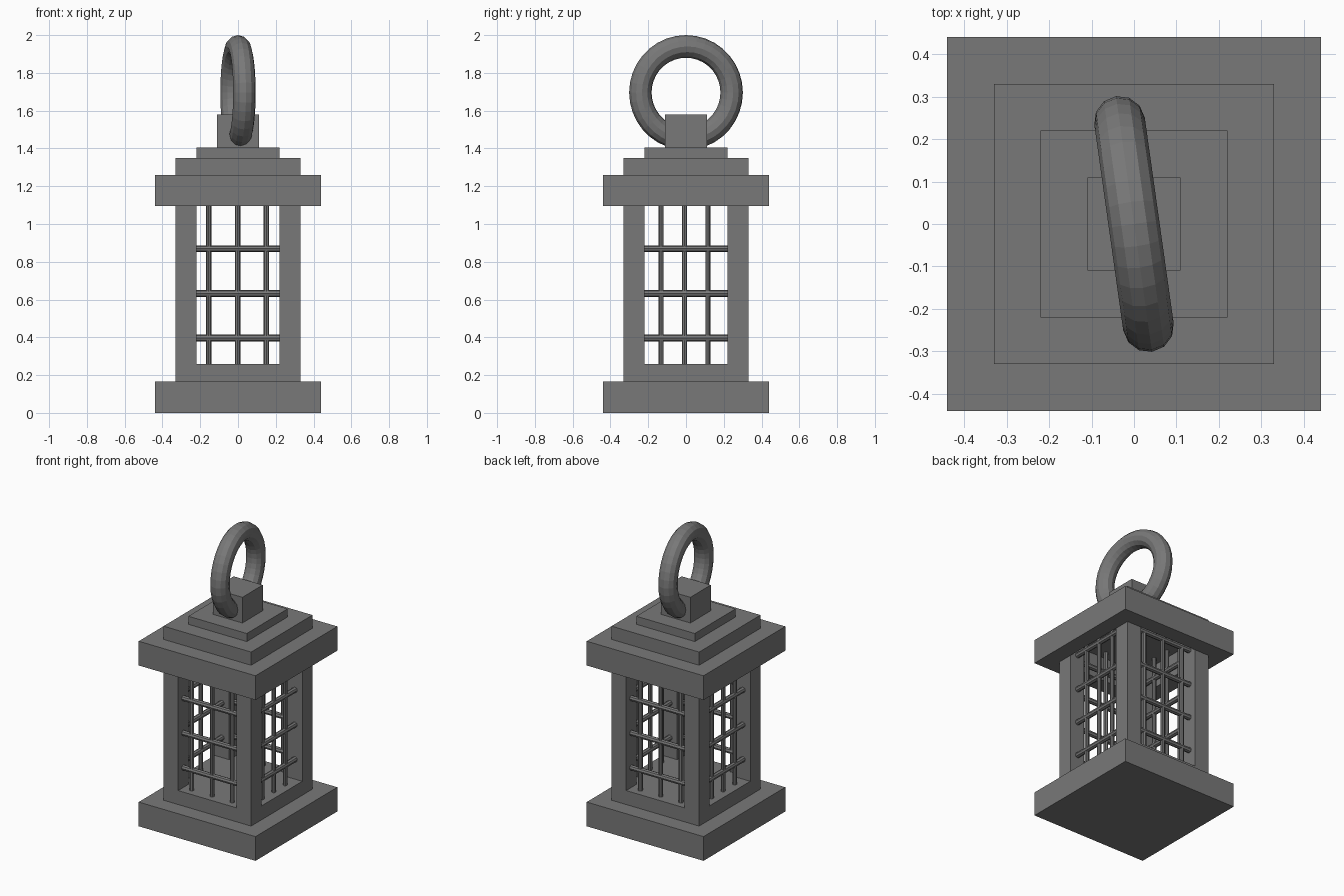
import bpy, bmesh, math

if "Cube" in bpy.data.objects:
    bpy.data.objects.remove(bpy.data.objects["Cube"])

# Dark iron grey for every part
iron = bpy.data.materials.new("dark_iron")
iron.diffuse_color = (0.19, 0.19, 0.19, 1)
iron.use_nodes = True
iron.node_tree.nodes["Principled BSDF"].inputs["Base Color"].default_value = iron.diffuse_color


def stepped(name, profile):
    """Square stepped solid from (half width, z) pairs, capped at both ends."""
    bm = bmesh.new()
    rings = []
    for r, z in profile:
        rings.append([bm.verts.new((sx * r, sy * r, z))
                      for sx, sy in ((-1, -1), (1, -1), (1, 1), (-1, 1))])
    for a, b in zip(rings, rings[1:]):
        for i in range(4):
            j = (i + 1) % 4
            bm.faces.new((a[i], a[j], b[j], b[i]))
    bm.faces.new(rings[0][::-1])
    bm.faces.new(rings[-1])
    bmesh.ops.recalc_face_normals(bm, faces=bm.faces)
    me = bpy.data.meshes.new(name)
    bm.to_mesh(me)
    bm.free()
    me.materials.append(iron)
    ob = bpy.data.objects.new(name, me)
    bpy.context.collection.objects.link(ob)
    return ob


def bar(name, radius, length, loc, rot=(0, 0, 0)):
    bpy.ops.mesh.primitive_cylinder_add(vertices=8, radius=radius, depth=length,
                                        location=loc, rotation=rot)
    bpy.context.object.name = name
    bpy.context.object.data.materials.append(iron)


SILL, CEILING, WALL = 0.26, 1.26, 0.275
MID, HEIGHT = (SILL + CEILING) / 2, CEILING - SILL

# Base plinth with window sill
stepped("base", [(0.44, 0), (0.44, 0.165), (0.33, 0.165), (0.33, SILL)])

# Stepped roof: the eave is a hollow collar around the top of the cage
stepped("roof", [(0.33, 1.258), (0.33, 1.095), (0.44, 1.095), (0.44, 1.26),
                 (0.33, 1.26), (0.33, 1.35), (0.22, 1.35), (0.22, 1.405),
                 (0.11, 1.405), (0.11, 1.58)])

# Corner posts
for sx in (-1, 1):
    for sy in (-1, 1):
        post = stepped("corner_post", [(0.055, SILL), (0.055, CEILING)])
        post.location = (sx * WALL, sy * WALL, 0)

# Window grilles: three upright and four level bars on each side
for s in (-1, 1):
    for x in (-0.155, -0.002, 0.15):
        bar("front_back_upright", 0.0145, HEIGHT, (x, s * WALL, MID))
    for y in (-0.132, -0.008, 0.116):
        bar("side_upright", 0.0135, HEIGHT, (s * WALL, y, MID))
    for z in (0.396, 0.632, 0.869, 1.114):
        bar("front_back_rail", 0.018, 0.44, (0, s * WALL, z), (0, math.pi / 2, 0))
        bar("side_rail", 0.018, 0.44, (s * WALL, 0, z), (math.pi / 2, 0, 0))

# Hanging ring, turned slightly about the vertical
bpy.ops.mesh.primitive_torus_add(major_segments=36, minor_segments=12,
                                 major_radius=0.244, minor_radius=0.06,
                                 location=(0, 0, 1.696),
                                 rotation=(0, math.pi / 2, math.radians(8)))
bpy.context.object.name = "hanging_ring"
bpy.context.object.data.materials.append(iron)
